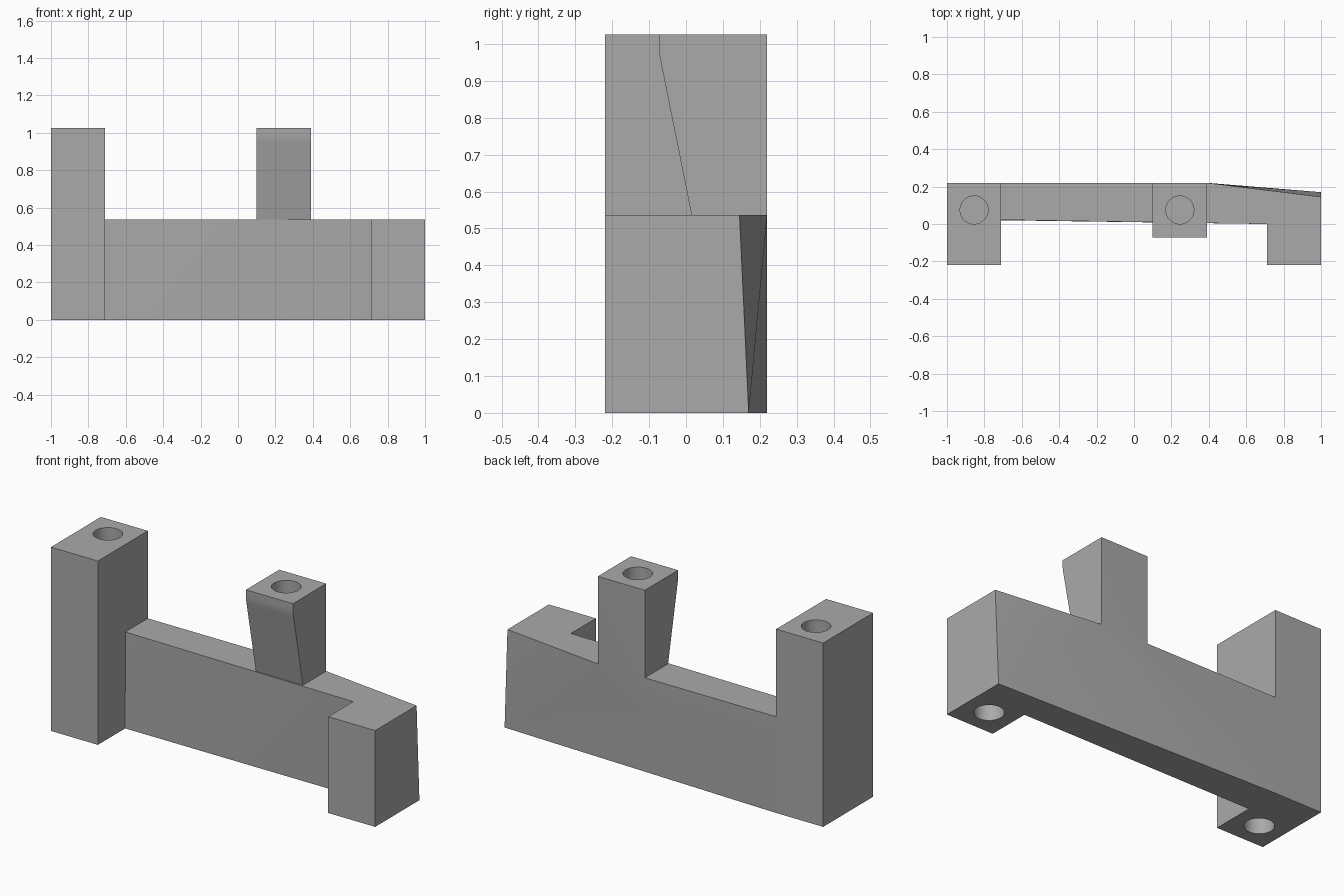
import bpy
import bmesh

cube = bpy.data.objects.get("Cube")
if cube:
    bpy.data.objects.remove(cube, do_unlink=True)

# Single plain grey material
grey = bpy.data.materials.new("plain_grey")
grey.use_nodes = True
grey.diffuse_color = (0.4, 0.4, 0.4, 1)
grey.node_tree.nodes["Principled BSDF"].inputs["Base Color"].default_value = (0.4, 0.4, 0.4, 1)

BODY, TALL = 0.537, 1.025      # bar height, pillar height
FRONT, BACK = -0.22, 0.22
INNER = 0.71                   # inner side of both end blocks
POST = (0.1, 0.39)


def finish(bm, name):
    bmesh.ops.recalc_face_normals(bm, faces=bm.faces)
    mesh = bpy.data.meshes.new(name)
    bm.to_mesh(mesh)
    bm.free()
    mesh.materials.append(grey)
    obj = bpy.data.objects.new(name, mesh)
    bpy.context.collection.objects.link(obj)
    return obj


def prism(name, x0, x1, profile):
    """Extrude a (y, z) profile along x."""
    bm = bmesh.new()
    face = bm.faces.new([bm.verts.new((x0, y, z)) for y, z in profile])
    moved = bmesh.ops.extrude_face_region(bm, geom=[face])["geom"]
    verts = [v for v in moved if isinstance(v, bmesh.types.BMVert)]
    bmesh.ops.translate(bm, verts=verts, vec=(x1 - x0, 0, 0))
    return finish(bm, name)


def combine(target, tool, operation):
    mod = target.modifiers.new(operation.title(), "BOOLEAN")
    mod.object, mod.operation, mod.solver = tool, operation, "EXACT"
    bpy.context.view_layer.objects.active = target
    bpy.ops.object.modifier_apply(modifier=mod.name)
    bpy.data.objects.remove(tool, do_unlink=True)


def drill(target, x, y, z, depth=0.25):
    """Blind round hole centred on the face at height z."""
    bm = bmesh.new()
    bmesh.ops.create_cone(bm, cap_ends=True, segments=48, radius1=0.075,
                          radius2=0.075, depth=2 * depth)
    bmesh.ops.translate(bm, verts=bm.verts, vec=(x, y, z))
    cutter = finish(bm, "hole_cutter")
    cutter.hide_render = True
    combine(target, cutter, "DIFFERENCE")


# Crossbar with the low end block; its back twists slightly toward +x
bm = bmesh.new()
top = [bm.verts.new((x, y, BODY)) for x, y in (
    (-INNER, 0.022), (INNER, 0.0), (INNER, FRONT), (1, FRONT),
    (1, 0.145), (POST[1], BACK), (POST[0], BACK), (-INNER, BACK))]
low = [bm.verts.new((x, y, 0)) for x, y in (
    (-INNER, 0.02), (INNER, 0.02), (INNER, FRONT), (1, FRONT),
    (1, 0.17), (-INNER, BACK))]
bm.faces.new(top)
bm.faces.new(low)
bm.faces.new((low[0], low[1], top[1]))
bm.faces.new((low[0], top[1], top[0]))
for i in (1, 2, 3):
    bm.faces.new((low[i], low[i + 1], top[i + 1], top[i]))
bm.faces.new((low[4], top[5], top[4]))
bm.faces.new((low[4], low[5], top[5]))
bm.faces.new((low[5], top[7], top[6], top[5]))
bm.faces.new((low[5], low[0], top[0], top[7]))
bracket = finish(bm, "bracket")

# Tall end pillar
pillar = prism("end_pillar", -1, -INNER,
               [(FRONT, 0), (BACK, 0), (BACK, TALL), (FRONT, TALL)])

# Middle post with a leaning front
post = prism("middle_post", *POST,
             [(0.015, BODY), (BACK, BODY), (BACK, TALL), (-0.073, TALL),
              (-0.073, 0.985), (-0.071, 0.965), (-0.067, 0.945)])

for part in (pillar, post):
    combine(bracket, part, "UNION")

# Peg holes: two from above, two from below
drill(bracket, -0.855, 0.075, TALL)
drill(bracket, 0.245, 0.075, TALL)
drill(bracket, -0.855, -0.075, 0)
drill(bracket, 0.855, -0.075, 0)

bpy.ops.object.select_all(action="DESELECT")
bracket.select_set(True)
bpy.context.view_layer.objects.active = bracket
bpy.ops.object.shade_smooth_by_angle()
